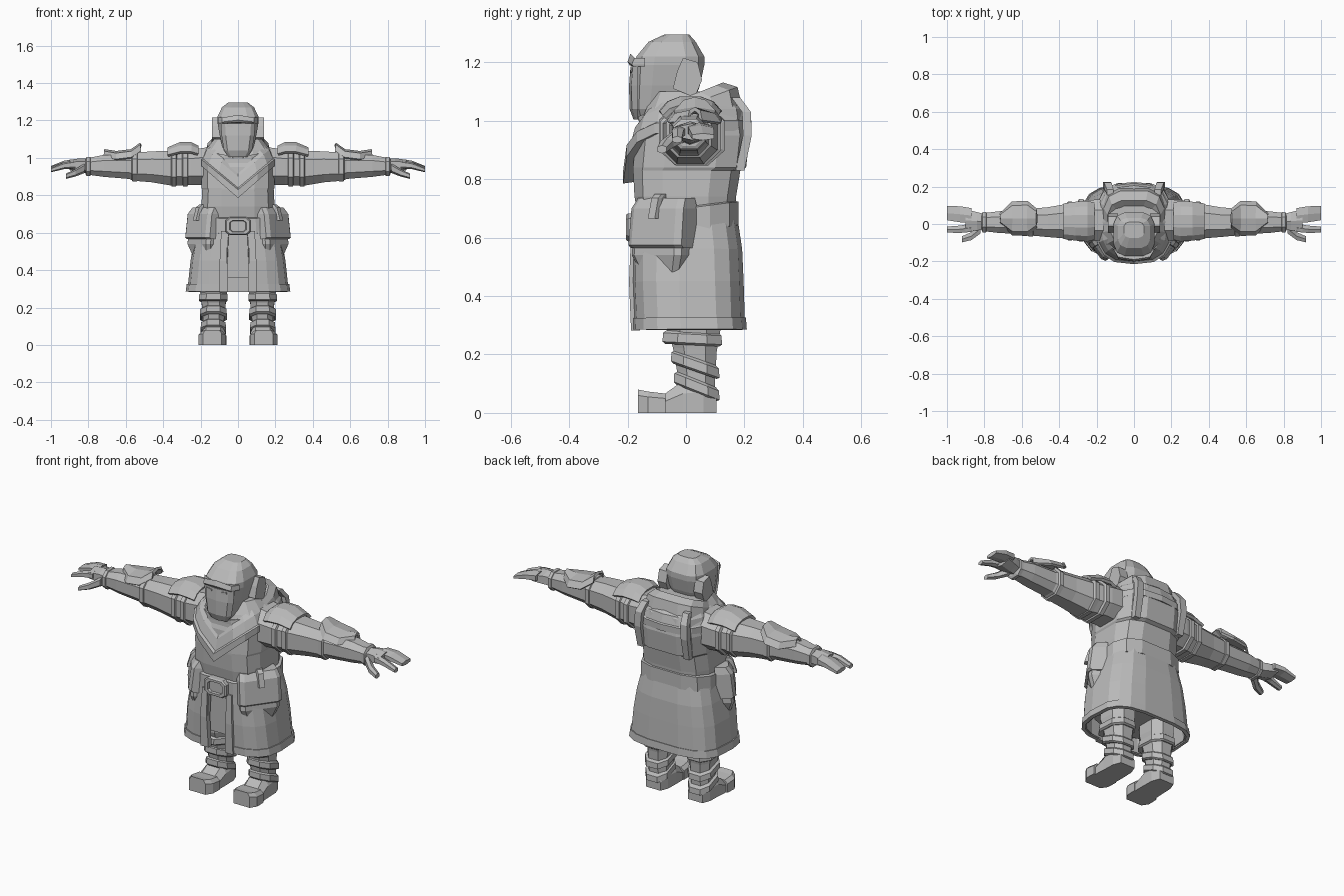
import bpy, bmesh, math
from mathutils import Vector

GREY = bpy.data.materials.new("plain grey")
GREY.diffuse_color = (0.5, 0.5, 0.5, 1)


def loft(name, rings, closed=True, caps=True, thick=0):
    """Skin a list of equal-length point rings."""
    bm = bmesh.new()
    vs = [[bm.verts.new(p) for p in r] for r in rings]
    n = len(rings[0])
    for a, b in zip(vs, vs[1:]):
        for i in range(n if closed else n - 1):
            j = (i + 1) % n
            bm.faces.new((a[i], a[j], b[j], b[i]))
    if closed and caps:
        bm.faces.new(vs[0])
        bm.faces.new(vs[-1])
    bmesh.ops.recalc_face_normals(bm, faces=bm.faces)
    me = bpy.data.meshes.new(name)
    bm.to_mesh(me)
    bm.free()
    me.materials.append(GREY)
    ob = bpy.data.objects.new(name, me)
    bpy.context.collection.objects.link(ob)
    if thick:
        m = ob.modifiers.new("thickness", 'SOLIDIFY')
        m.thickness, m.offset = thick, 0
    return ob


def sp(v, e=0.6):
    return math.copysign(abs(v) ** e, v)


def oval(z, hx, yf, yb, tilt=0, cx=0, n=12, gap=None, e=0.6):
    """Boxy horizontal ring; gap (degrees) leaves the front open."""
    out = []
    for i in range(n):
        if gap is None:
            t = math.radians(-90 + 360 * (i + 0.5) / n)
        else:
            t = math.radians(-90 + gap + (360 - 2 * gap) * i / (n - 1))
        y = (yf + yb) / 2 + (yb - yf) / 2 * sp(math.sin(t), e)
        out.append((cx + hx * sp(math.cos(t), e), y, z + tilt * y))
    return out


def hoop(x, cy, cz, hy, hz, a0=22.5, a1=337.5, n=8, e=0.8):
    """Ring or arc in the plane across an arm."""
    out = []
    for i in range(n):
        t = math.radians(a0 + (a1 - a0) * i / (n - 1))
        out.append((x, cy + hy * sp(math.cos(t), e), cz + hz * sp(math.sin(t), e)))
    return out


def slab(name, path, half, depth):
    """Bar through points: half is half-width in (x, z), depth goes along y."""
    hx, hz = half
    rings = []
    for x, y, z in path:
        rings.append([(x - hx, y - depth, z - hz), (x + hx, y - depth, z + hz),
                      (x + hx, y + depth, z + hz), (x - hx, y + depth, z - hz)])
    return loft(name, rings)


# ---- torso, coat and collar
loft("torso", [oval(*r) for r in (
    (0.60, .19, -.155, .165), (0.74, .20, -.18, .175), (0.83, .195, -.185, .19),
    (0.84, .20, -.185, .21), (0.95, .20, -.175, .222), (1.04, .18, -.14, .205),
    (1.10, .13, -.11, .15))])
loft("inner_tunic", [oval(.36, .20, -.15, .16), oval(.64, .18, -.155, .155)])
loft("coat_skirt", [oval(*r, n=18, gap=5) for r in (
    (.66, .20, -.17, .17), (.56, .225, -.175, .185),
    (.45, .245, -.177, .19), (.29, .262, -.17, .195))], closed=False, thick=.018)
loft("coat_hem", [oval(*r, n=18, gap=5) for r in (
    (.325, .264, -.175, .197), (.285, .27, -.174, .20))], closed=False, thick=.02)
loft("belt", [oval(*r, tilt=.13) for r in (
    (.615, .20, -.16, .165), (.62, .215, -.183, .183),
    (.70, .213, -.183, .183), (.705, .20, -.16, .165))])
loft("collar", [oval(*r) for r in (
    (0.97, .185, -.17, .20, .3), (1.05, .165, -.165, .18, .37), (1.08, .145, -.165, .13, .4),
    (1.065, .115, -.14, .10, .4), (1.0, .10, -.12, .09, .4))])


def drape(z, hx, yf, yb, dip):
    """Ring that drops to a point at the front centre."""
    pts = []
    n = 16
    for i in range(n):
        t = math.radians(-90 + 360 * i / n)
        x, s = hx * sp(math.cos(t), .7), math.sin(t)
        y = (yf + yb) / 2 + (yb - yf) / 2 * sp(s, .7)
        pts.append((x, y, z - (dip * (1 - abs(x) / hx) if s < 0 else 0)))
    return pts


loft("mantle", [drape(*r) for r in (
    (.97, .19, -.18, .20, .18), (.965, .205, -.215, .225, .18), (1.0, .205, -.215, .225, .17),
    (1.005, .198, -.20, .218, .165), (1.05, .175, -.185, .205, .15), (1.07, .15, -.165, .18, .14))])

# ---- belt buckle with a sunken centre
oct_ = [(.068, -.03), (.068, .03), (.045, .048), (-.045, .048),
        (-.068, .03), (-.068, -.03), (-.045, -.048), (.045, -.048)]
loft("buckle", [[(x * k, y, .635 + z * k) for x, z in oct_] for k, y in
                ((1, -.165), (1, -.198), (.9, -.205), (.65, -.205), (.6, -.192))])

# ---- head, face plate and brow
loft("head", [oval(*r) for r in (
    (1.0, .055, -.165, -.02), (1.04, .08, -.18, .02), (1.12, .10, -.18, .05),
    (1.19, .112, -.178, .065), (1.22, .112, -.172, .065), (1.27, .088, -.13, .035),
    (1.295, .055, -.075, .012))])
loft("face_plate", [[(-w, -.165, z), (-w * .75, y, z), (0, y - .008, z),
                     (w * .75, y, z), (w, -.165, z)] for z, w, y in
                    ((1.005, .05, -.172), (1.04, .075, -.185), (1.12, .088, -.187), (1.185, .092, -.182))])
loft("brow", [[(-.108, -.14, z), (-.085, y + .006, z), (0, y - .008, z + d),
               (.085, y + .006, z), (.108, -.14, z)] for z, y, d in
              ((1.185, -.185, .005), (1.192, -.192, .01), (1.215, -.182, .015))])

for s, side in ((1, "right"), (-1, "left")):
    def m(rings):
        return [[(s * x, y, z) for x, y, z in r] for r in rings]

    def part(name, rings, **k):
        return loft(side + "_" + name, m(rings), **k)

    # hood edge beside the face, and eye slit
    part("hood_edge", [[(x, y, z) for y, z in ((-.045, 1.11), (.03, 1.08), (.055, 1.14),
                        (.04, 1.20), (-.01, 1.215), (-.03, 1.17))] for x in (.085, .125, .138)])
    slab(side + "_eye", [(s * .03, -.187, 1.168), (s * .06, -.185, 1.172)], (0, .005), .004)

    # coat front trim, back strap
    part("coat_trim", [[(a, y, z), (b, y, z), (b, y + .03, z), (a, y + .03, z)]
                       for z, a, b, y in ((.282, .052, .10, -.188), (.45, .058, .098, -.195),
                                          (.61, .06, .09, -.188))])
    part("back_strap", [[(a, y, z), (b, y, z), (b, y - .03, z), (a, y - .03, z)]
                        for z, a, b, y in ((.83, .125, .16, .20), (.95, .125, .165, .225),
                                           (1.03, .12, .16, .222), (1.08, .11, .145, .185))])

    # hip pouch, flap and clasp turned around the front corner
    ang = math.radians(-36)
    out, tan = Vector((math.cos(ang), math.sin(ang), 0)), Vector((-math.sin(ang), math.cos(ang), 0))

    def block(name, rows):
        rings = []
        for z, w, d0, d1 in rows:
            c = Vector((.18, -.08, z))
            rings.append([tuple(c + tan * (w * i) + out * d) for i, d in
                          ((-1, d0), (-1, d1 - .015), (-.8, d1), (.8, d1), (1, d1 - .015), (1, d0))])
        part(name, rings)

    block("pouch", ((.47, .075, -.03, .03), (.54, .105, -.04, .05), (.70, .10, -.05, .035)))
    block("pouch_flap", ((.565, .112, -.045, .048), (.575, .112, -.045, .06),
                         (.70, .11, -.05, .045), (.735, .10, -.05, .02)))
    block("pouch_clasp", ((.665, .018, .03, .066), (.735, .018, -.01, .045), (.75, .018, -.02, .025)))

    # leg, slanted wraps and boot
    part("leg", [oval(z, hx, a, b, -.1, .13, 8, None, .8) for z, hx, a, b in (
        (.05, .06, -.02, .10), (.14, .06, -.035, .105), (.22, .068, -.05, .11),
        (.30, .078, -.08, .125), (.38, .075, -.08, .125))])
    for i, (z, hx, a, b, t) in enumerate(((.255, .08, -.085, .128, -.05), (.175, .075, -.055, .118, -.35),
                                          (.105, .07, -.045, .118, -.4))):
        part("leg_wrap_%d" % (i + 1), [oval(z + d, hx + g, a - g, b + g, t, .132, 8, None, .8)
                                       for d, g in ((-.022, -.008), (-.015, .002), (.015, 0), (.024, -.012))])
    part("boot", [[(c - h, y, 0), (c - h, y, z * .6), (c - h * .6, y, z),
                   (c + h * .6, y, z), (c + h, y, z * .6), (c + h, y, 0)] for y, c, h, z in (
        (.105, .13, .045, .075), (.06, .13, .062, .12), (-.01, .13, .064, .11), (-.08, .133, .066, .06))])
    part("toe_cap", [[(c - h, y, 0), (c - h, y, z * .75), (c - h * .75, y, z),
                      (c + h * .75, y, z), (c + h, y, z * .75), (c + h, y, 0)] for y, c, h, z in (
        (-.07, .135, .073, .066), (-.13, .137, .073, .073), (-.165, .137, .05, .08))])

    # sleeve, bands, shoulder and forearm guards
    part("arm", [hoop(*r) for r in (
        (.15, .02, .955, .12, .11), (.25, .02, .95, .115, .10), (.35, .015, .945, .10, .10),
        (.46, .01, .952, .085, .088), (.56, .01, .953, .075, .08), (.58, .01, .953, .068, .07),
        (.72, .01, .957, .062, .062), (.80, .01, .955, .052, .048))])
    for name, x0, x1, cy, hy, hz in (("upper_band", .265, .30, .02, .12, .108),
                                     ("lower_band", .325, .36, .016, .11, .107),
                                     ("elbow_band", .535, .57, .01, .083, .085),
                                     ("wrist_band", .785, .815, .01, .058, .055)):
        part(name, [hoop(x, cy, .948 if x < .5 else .954, hy - g, hz - g)
                    for x, g in ((x0, .012), (x0 + .006, 0), (x1 - .006, 0), (x1, .012))])
    part("shoulder_guard", [hoop(x, .015, .96, hy, hz, 30, 150, 6) for x, hy, hz in (
        (.215, .105, .10), (.25, .115, .118), (.31, .11, .118), (.375, .10, .09))],
        closed=False, thick=.016)
    part("forearm_guard", [hoop(x, .03, z - .04, hy, .04, 0, 180, 5) for x, hy, z in (
        (.52, .045, 1.075), (.57, .088, 1.04), (.65, .085, 1.03), (.715, .02, 1.04))],
        closed=False, thick=.014)

    # hand: palm, broad fingers, forefinger and thumb
    def limb(name, pts):
        part(name, [hoop(x, y, z, hy, hz, 30, 330, 6) for x, y, z, hy, hz in pts])

    limb("palm", ((.79, .01, .955, .045, .04), (.84, .015, .96, .055, .038), (.90, .02, .962, .065, .028)))
    limb("fingers", ((.87, .045, .97, .045, .024), (.93, .052, .965, .048, .02), (1.0, .058, .945, .042, .012)))
    limb("forefinger", ((.87, -.02, .965, .025, .022), (.93, -.028, .958, .022, .018), (1.0, -.03, .935, .018, .012)))
    limb("thumb", ((.82, -.025, .945, .028, .026), (.87, -.065, .92, .024, .02), (.92, -.082, .902, .018, .014)))
